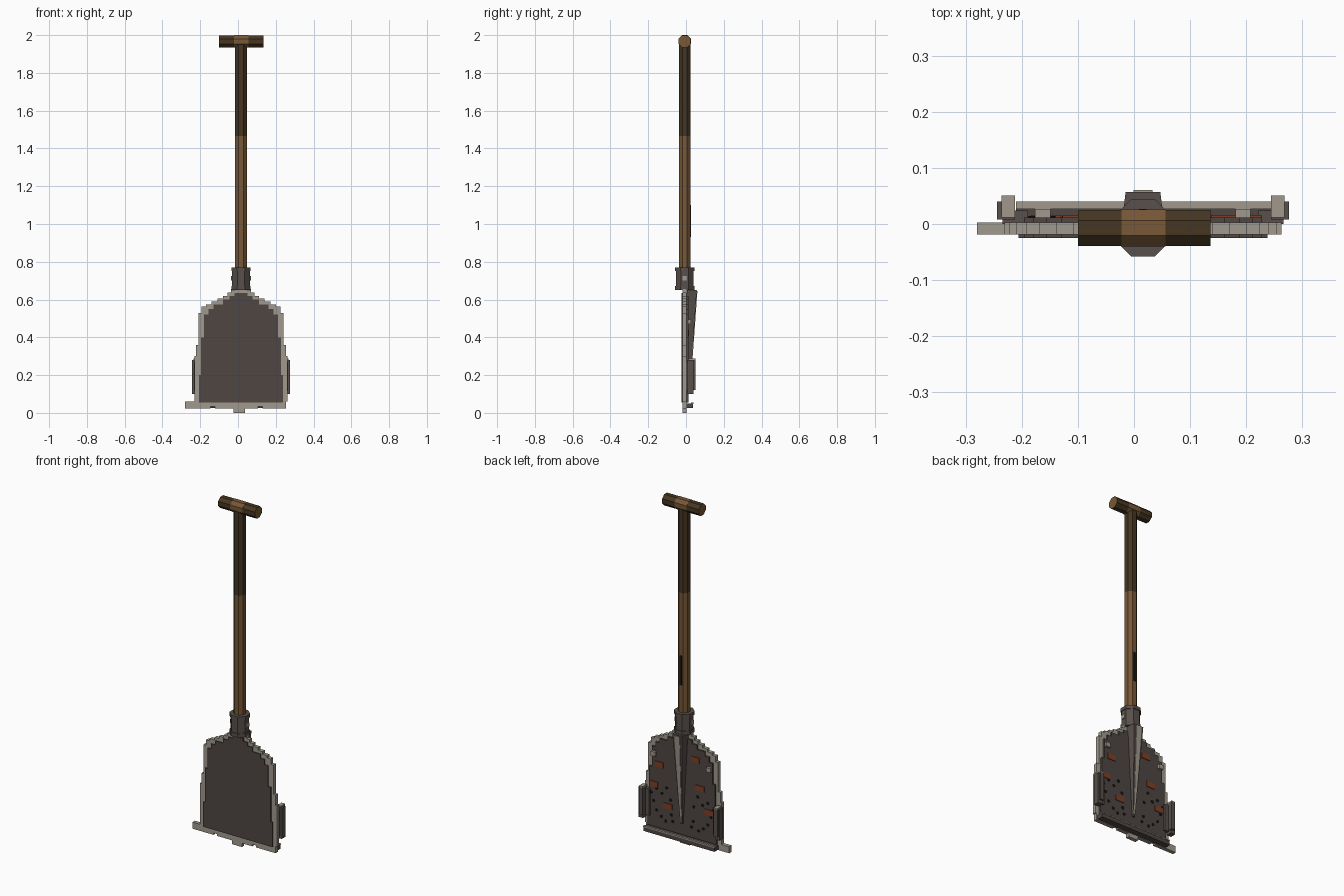
import bpy, bmesh, math
from mathutils import Vector

if "Cube" in bpy.data.objects:
    bpy.data.objects.remove(bpy.data.objects["Cube"], do_unlink=True)

CX, CY = 0.016, -0.007   # axis of the shaft and blade


def material(name, rgb):
    lin = [((c / 255 + 0.055) / 1.055) ** 2.4 for c in rgb] + [1.0]
    m = bpy.data.materials.new(name)
    m.use_nodes = True
    m.diffuse_color = lin
    bsdf = m.node_tree.nodes["Principled BSDF"]
    bsdf.inputs["Base Color"].default_value = lin
    bsdf.inputs["Roughness"].default_value = 0.8
    return m


DARK = material("dark steel", (78, 70, 66))
COLLAR = material("collar steel", (88, 80, 76))
WORN = material("worn steel", (160, 153, 141))
WOOD = material("wood", (120, 88, 54))
STAIN = material("stained wood", (70, 54, 33))
RUST = material("rust", (128, 62, 36))
BLACK = material("black", (24, 22, 21))


def finish(name, bm, *mats):
    bmesh.ops.recalc_face_normals(bm, faces=bm.faces)
    me = bpy.data.meshes.new(name)
    bm.to_mesh(me)
    bm.free()
    for m in mats:
        me.materials.append(m)
    ob = bpy.data.objects.new(name, me)
    bpy.context.collection.objects.link(ob)
    return ob


def add_box(bm, x0, x1, y0, y1, z0, z1):
    vs = bmesh.ops.create_cube(bm, size=1)["verts"]
    for v in vs:
        v.co = Vector(((x0 + x1) / 2 + v.co.x * (x1 - x0),
                       (y0 + y1) / 2 + v.co.y * (y1 - y0),
                       (z0 + z1) / 2 + v.co.z * (z1 - z0)))


def boxes(name, mat, *dims):
    bm = bmesh.new()
    for d in dims:
        add_box(bm, *d)
    return finish(name, bm, mat)


def prism(name, points, y0, y1, mat):
    """Extrude an x-z outline along y."""
    bm = bmesh.new()
    face = bm.faces.new([bm.verts.new((x, y0, z)) for x, z in points])
    new = bmesh.ops.extrude_face_region(bm, geom=[face])["geom"]
    for v in new:
        if isinstance(v, bmesh.types.BMVert):
            v.co.y = y1
    return finish(name, bm, mat)


def lathe(name, rings, mats, rule, along_x=False):
    """Octagonal tube from (position, apothem) rings, coloured per ring span."""
    bm = bmesh.new()
    loops = []
    for t, a in rings:
        r = a / math.cos(math.pi / 8)
        loop = []
        for i in range(8):
            ang = math.pi / 8 + i * math.pi / 4
            c, s = r * math.cos(ang), r * math.sin(ang)
            co = (t, CY + c, 1.967 + s) if along_x else (CX + c, CY + s, t)
            loop.append(bm.verts.new(co))
        loops.append(loop)
    for k in range(len(loops) - 1):
        for i in range(8):
            j = (i + 1) % 8
            f = bm.faces.new((loops[k][i], loops[k][j], loops[k + 1][j], loops[k + 1][i]))
            f.material_index = rule[k]
    for loop, idx in ((loops[0], rule[0]), (loops[-1], rule[-1])):
        bm.faces.new(loop).material_index = 0 if along_x else idx
    return finish(name, bm, *mats)


def stepped(rows):
    """Right-hand outline of stacked rows (top z, half width), bottom to top."""
    pts, z = [], rows[0][0]
    for top, hw in rows[1:]:
        pts += [(hw, z), (hw, top)]
        z = top
    return pts


def mirrored(right):
    return [(CX + x, z) for x, z in right] + [(CX - x, z) for x, z in reversed(right)]


# Wooden shaft and cross grip
lathe("shaft", [(0.70, 0.031), (1.465, 0.031), (1.95, 0.031)], (WOOD, STAIN), (0, 1))
lathe("grip", [(-0.10, 0.032), (-0.022, 0.032), (-0.022, 0.033), (0.056, 0.033),
               (0.056, 0.032), (0.136, 0.032)], (WOOD, STAIN), (1, 0, 0, 0, 1), True)
boxes("shaft_crack", BLACK, (0.009, 0.022, 0.022, 0.027, 0.93, 1.10))

# Steel collar with rims and rivets
lathe("collar", [(0.65, 0.051), (0.672, 0.051), (0.672, 0.047), (0.75, 0.047),
                 (0.75, 0.051), (0.77, 0.051)], (COLLAR,), (0,) * 5)
boxes("collar_rivets", WORN, *[(CX + s * 0.049 - 0.004, CX + s * 0.049 + 0.004,
                                CY - 0.012, CY + 0.012, 0.70, 0.724) for s in (-1, 1)])

# Worn blade rim with stepped shoulders and a ragged cutting edge
rim = stepped([(0.06,), (0.30, 0.247), (0.36, 0.239), (0.53, 0.225), (0.562, 0.208),
               (0.575, 0.185), (0.59, 0.155), (0.605, 0.125), (0.62, 0.095),
               (0.638, 0.072), (0.655, 0.052)])
edge = [(-0.28, 0.06), (-0.28, 0.022), (-0.145, 0.022), (-0.145, 0.033), (-0.122, 0.033),
        (-0.122, 0.022), (-0.025, 0.022), (-0.025, 0.0), (0.038, 0.0), (0.038, 0.022),
        (0.105, 0.022), (0.105, 0.033), (0.13, 0.033), (0.13, 0.022), (0.255, 0.022),
        (0.255, 0.06)]
prism("blade_rim", mirrored(rim) + edge, -0.019, 0.003, WORN)

# Dark blade plate
plate = stepped([(0.055,), (0.20, 0.222), (0.40, 0.212), (0.52, 0.195), (0.55, 0.172),
                 (0.575, 0.145), (0.60, 0.095), (0.62, 0.062), (0.636, 0.035)])
prism("blade_plate", mirrored(plate), -0.025, 0.012, DARK)


# Tapering spine on the back, with a worn ridge
def taper(name, sections, mat):
    bm = bmesh.new()
    rings = []
    for z, w0, w1, y0, y1 in sections:
        rings.append([bm.verts.new((CX + x, y, z)) for x, y in
                      ((-w0, y0), (w0, y0), (w1, y1), (-w1, y1))])
    for a, b in zip(rings, rings[1:]):
        for i in range(4):
            j = (i + 1) % 4
            bm.faces.new((a[i], a[j], b[j], b[i]))
    bm.faces.new(rings[0])
    bm.faces.new(rings[-1])
    return finish(name, bm, mat)


taper("spine", [(0.12, 0.008, 0.006, 0.005, 0.02), (0.65, 0.037, 0.031, 0.005, 0.057)], COLLAR)
taper("spine_ridge", [(0.13, 0.004, 0.004, 0.018, 0.0235), (0.645, 0.017, 0.017, 0.054, 0.0605)], WORN)

# Side brackets with worn caps, and their tie to the blade
for side, s in (("left", 1), ("right", -1)):
    def span(a, b):
        return tuple(sorted((CX + s * a, CX + s * b)))
    boxes(side + "_bracket", COLLAR, (*span(0.232, 0.26), 0.008, 0.04, 0.10, 0.28),
          (*span(0.205, 0.25), 0.0, 0.024, 0.115, 0.27),
          (*span(0.228, 0.252), 0.008, 0.05, 0.12, 0.28))
    boxes(side + "_bracket_cap", WORN, (*span(0.228, 0.252), 0.012, 0.051, 0.28, 0.287))
    boxes(side + "_shoulder_stud", WORN, (*span(0.165, 0.192), 0.01, 0.027, 0.47, 0.495))

# Bar along the foot of the back
boxes("foot_bar", DARK, (-0.21, 0.248, 0.0, 0.038, 0.025, 0.05))
boxes("foot_bar_top", WORN, (-0.21, 0.248, 0.027, 0.04, 0.048, 0.055))

# Rust patches on the back
patches = [(0.164, 0.424), (-0.069, 0.513), (0.20, 0.302), (-0.10, 0.354),
           (0.107, 0.196), (-0.157, 0.229)]
boxes("rust_patches", RUST, *[(x - 0.027, x + 0.027, 0.01, 0.016, z - 0.016, z + 0.016)
                              for x, z in patches])

# Pitted holes on the back, in mirrored clusters
pits = [(0.20, 0.25), (0.165, 0.28), (0.13, 0.26), (0.185, 0.205), (0.075, 0.235),
        (0.165, 0.155), (0.135, 0.125), (0.105, 0.105), (0.07, 0.15), (0.10, 0.30), (0.06, 0.115)]
bm = bmesh.new()
for x, z in pits:
    for s in (-1, 1):
        ret = bmesh.ops.create_cone(bm, cap_ends=True, segments=8, radius1=0.009,
                                    radius2=0.009, depth=0.004)
        for v in ret["verts"]:
            v.co = Vector((CX + s * x + v.co.x, 0.0125 + v.co.z, z + v.co.y))
finish("pits", bm, BLACK)
